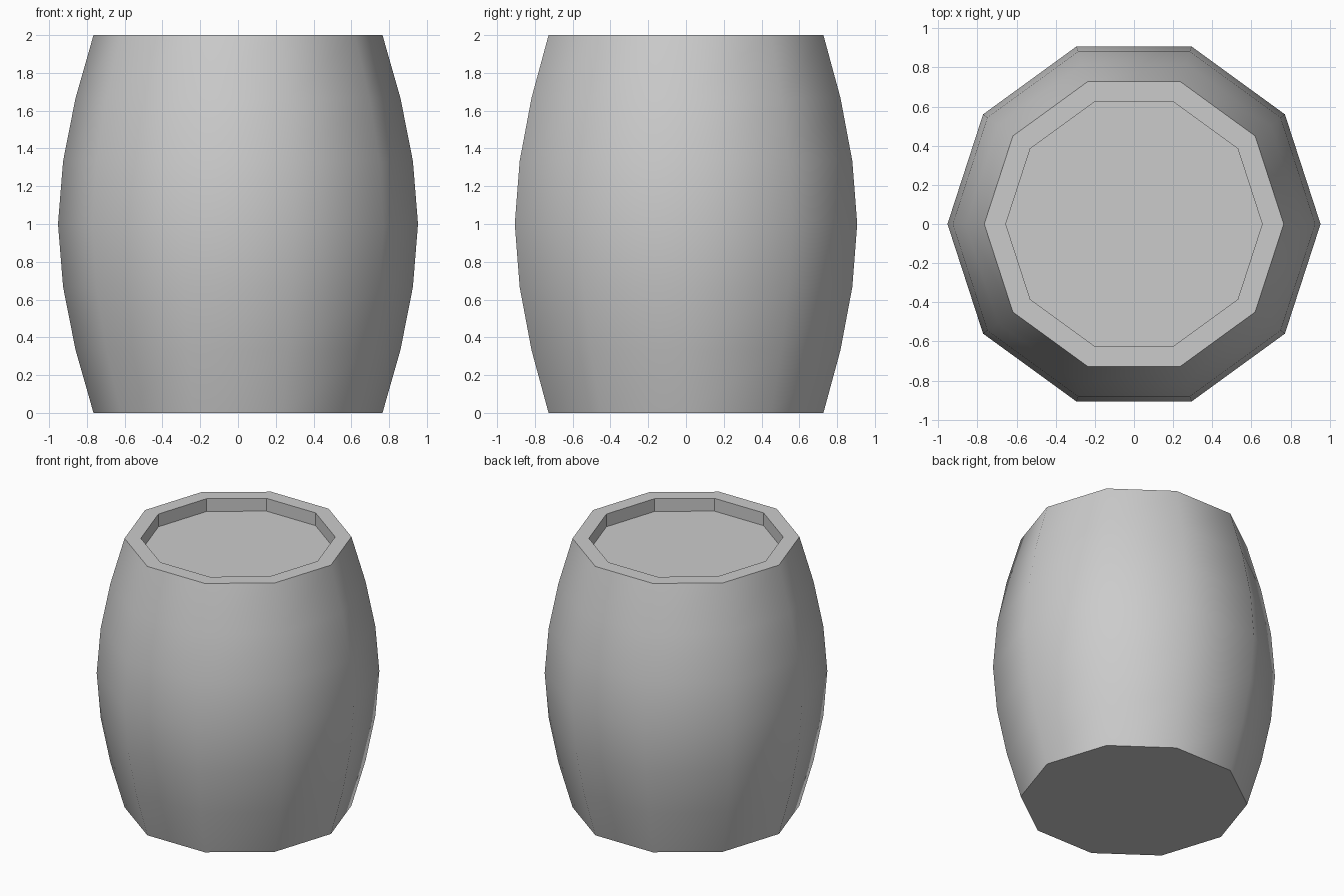
import bpy, bmesh
from math import cos, sin, tau

if "Cube" in bpy.data.objects:
    bpy.data.objects.remove(bpy.data.objects["Cube"], do_unlink=True)

SIDES = 10
grey = bpy.data.materials.new("plain grey")
grey.use_nodes = True
colour = (0.6, 0.6, 0.6, 1)
grey.diffuse_color = colour
grey.node_tree.nodes["Principled BSDF"].inputs["Base Color"].default_value = colour

# Bulging stave profile, then the rim and the recessed lid (radius, height)
staves = [(0.765, 0), (0.86, 0.333), (0.926, 0.667), (0.953, 1),
          (0.926, 1.333), (0.86, 1.667), (0.765, 2)]
recess = [(0.655, 2), (0.655, 1.905)]

bm = bmesh.new()
rings = [[bm.verts.new((r * cos(tau * i / SIDES), r * sin(tau * i / SIDES), z))
          for i in range(SIDES)] for r, z in staves + recess]
for n, (low, high) in enumerate(zip(rings, rings[1:])):
    for i in range(SIDES):
        j = (i + 1) % SIDES
        face = bm.faces.new((low[i], low[j], high[j], high[i]))
        face.smooth = n < len(staves) - 1

# Base and lid
bm.faces.new(rings[0][::-1])
bm.faces.new(rings[-1])

# Crisp edges wherever a flat face meets another face
for edge in bm.edges:
    edge.smooth = all(f.smooth for f in edge.link_faces)

mesh = bpy.data.meshes.new("barrel")
bm.to_mesh(mesh)
bm.free()
mesh.materials.append(grey)
barrel = bpy.data.objects.new("barrel", mesh)
bpy.context.collection.objects.link(barrel)
